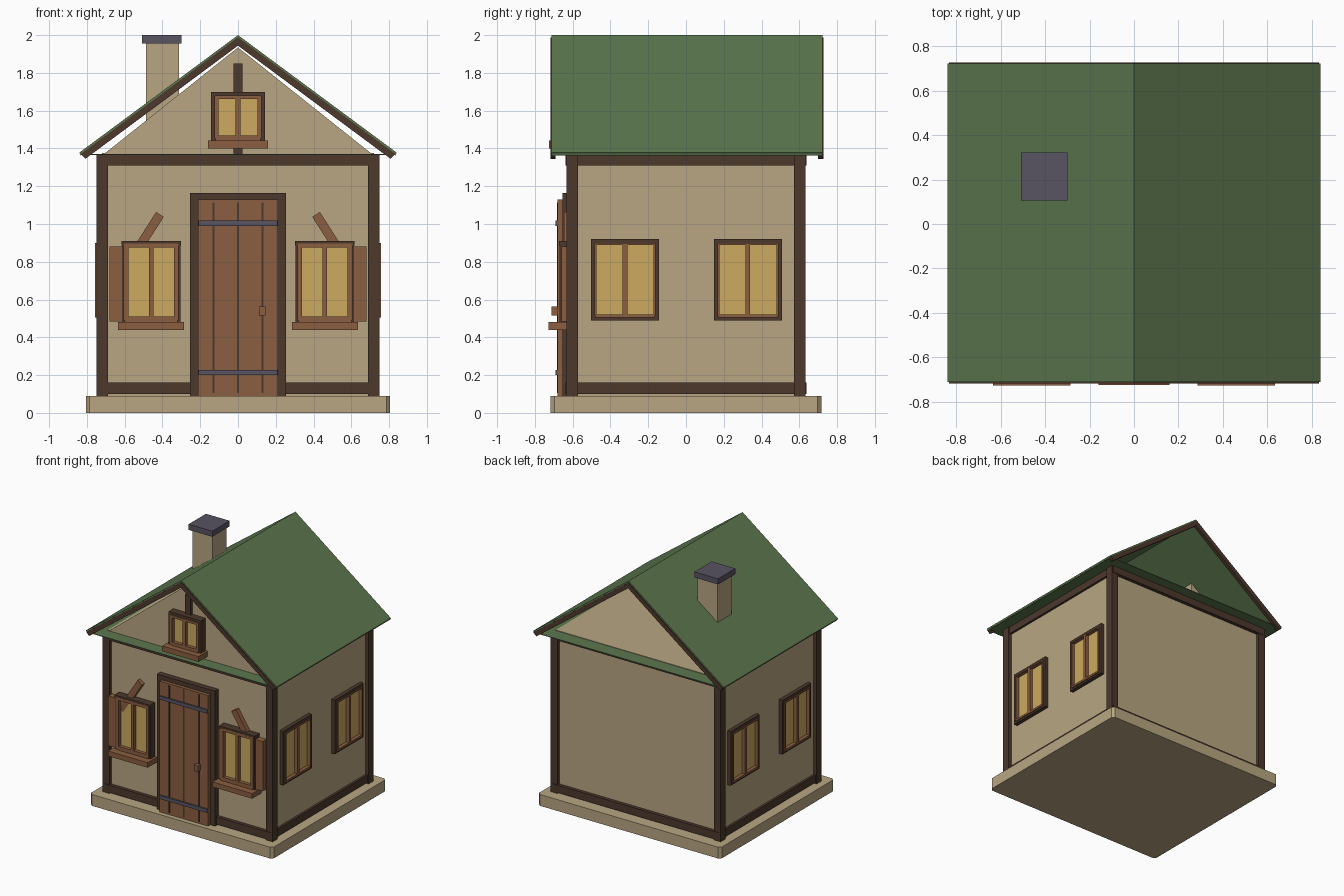
import bpy, bmesh, math
from mathutils import Matrix

if "Cube" in bpy.data.objects:
    bpy.data.objects.remove(bpy.data.objects["Cube"])


def lin(c):
    c /= 255
    return c / 12.92 if c <= 0.04045 else ((c + 0.055) / 1.055) ** 2.4


def material(name, r, g, b):
    m = bpy.data.materials.new(name)
    m.diffuse_color = (lin(r), lin(g), lin(b), 1)
    m.use_nodes = True
    m.node_tree.nodes["Principled BSDF"].inputs["Base Color"].default_value = m.diffuse_color
    return m


PLASTER = material("plaster", 184, 166, 130)
GREEN = material("roof green", 92, 119, 78)
DARK = material("dark timber", 76, 56, 44)
BROWN = material("brown wood", 138, 94, 64)
GLASS = material("yellow glass", 204, 170, 96)
SLATE = material("slate", 88, 83, 98)


def finish(name, bm, mat):
    bmesh.ops.recalc_face_normals(bm, faces=bm.faces)
    me = bpy.data.meshes.new(name)
    bm.to_mesh(me)
    bm.free()
    me.materials.append(mat)
    ob = bpy.data.objects.new(name, me)
    bpy.context.collection.objects.link(ob)
    return ob


def box(name, mat, x0, x1, y0, y1, z0, z1, bevel=0, turn=None):
    bm = bmesh.new()
    bmesh.ops.create_cube(bm, size=1)
    bm.transform(Matrix.Diagonal((abs(x1 - x0), y1 - y0, z1 - z0, 1)))
    if bevel:  # vertical corners only
        es = [e for e in bm.edges if abs(e.verts[0].co.z - e.verts[1].co.z) > 1e-4]
        bmesh.ops.bevel(bm, geom=es, offset=bevel, segments=1, affect='EDGES')
    if turn:
        bm.transform(Matrix.Rotation(turn, 4, 'Y'))
    bm.transform(Matrix.Translation(((x0 + x1) / 2, (y0 + y1) / 2, (z0 + z1) / 2)))
    return finish(name, bm, mat)


def prism(name, mat, profile, y0, y1):
    """Extrude an x-z profile along y."""
    bm = bmesh.new()
    f = bm.faces.new([bm.verts.new((x, y0, z)) for x, z in profile])
    r = bmesh.ops.extrude_face_region(bm, geom=[f])
    vs = [v for v in r["geom"] if isinstance(v, bmesh.types.BMVert)]
    bmesh.ops.translate(bm, verts=vs, vec=(0, y1 - y0, 0))
    return finish(name, bm, mat)


# Plinth, walls and front gable (the back gable is open)
box("plinth", PLASTER, -.805, .805, -.717, .717, 0, .09, bevel=.02)
box("walls", PLASTER, -.72, .72, -.61, .61, .085, 1.375)
prism("front_gable", PLASTER, [(-.71, 1.37), (.71, 1.37), (0, 1.935)], -.61, -.58)

# Timber frame
for sx in (-1, 1):
    for sy in (-1, 1):
        xs, ys = sorted((sx * .688, sx * .748)), sorted((sy * .572, sy * .633))
        box("corner_post", DARK, *xs, *ys, .09, 1.365)
for z0, z1 in ((.1, .16), (1.31, 1.368)):
    for s in (-1, 1):
        ys, xs = sorted((s * .59, s * .637)), sorted((s * .69, s * .738))
        box("cross_beam", DARK, -.735, .735, *ys, z0, z1)
        box("side_beam", DARK, *xs, -.62, .62, z0, z1)
box("gable_post", DARK, -.025, .025, -.63, -.60, 1.365, 1.85)

# Roof: two slopes, soffit plate, rake boards
for s in (-1, 1):
    prism("roof_slope", GREEN, [(0, 2), (s * .84, 1.378), (s * .832, 1.363), (0, 1.982)],
          -.712, .722)
    for y0, y1 in ((-.718, -.69), (.70, .728)):
        prism("rake_board", DARK, [(0, 1.988), (s * .833, 1.37), (s * .808, 1.345), (0, 1.944)],
              y0, y1)
box("roof_soffit", GREEN, -.835, .835, -.712, .722, 1.366, 1.371)

# Chimney
box("chimney", PLASTER, -.488, -.312, .125, .30, 1.37, 1.96)
box("chimney_cap", SLATE, -.508, -.30, .105, .322, 1.955, 2.0)

# Door
for s in (-1, 1):
    box("door_jamb", DARK, *sorted((s * .21, s * .255)), -.653, -.6, .09, 1.165)
box("door_lintel", DARK, -.255, .255, -.653, -.6, 1.125, 1.165)
box("door", BROWN, -.213, .213, -.68, -.6, .09, 1.13)
for x in (-.13, 0, .13):
    box("door_groove", DARK, x - .006, x + .006, -.683, -.676, .105, 1.115)
for z in (.2, .99):
    box("door_strap", SLATE, -.21, .21, -.692, -.67, z, z + .028)
box("door_handle", BROWN, .11, .146, -.712, -.67, .515, .563)


def place(ob, side):
    """Swing a front-built part onto the side wall: -1 left, 0 front, 1 right."""
    if side:
        ob.data.transform(Matrix.Translation((side * .11, 0, 0)) @ Matrix.Rotation(side * math.pi / 2, 4, 'Z'))


def window(name, cx, hw, z0, z1, rim, sash, depth, side=0):
    """Dark frame, brown sash with one mullion, glass."""
    x0, x1, y = cx - hw, cx + hw, -.61
    parts = []
    for a, b, c, d in ((x0, x0 + rim, z0, z1), (x1 - rim, x1, z0, z1),
                       (x0, x1, z1 - rim, z1), (x0, x1, z0, z0 + rim)):
        parts.append(box(name + "_frame", DARK, a, b, y - depth, y + .01, c, d))
    a, b, c, d = x0 + rim, x1 - rim, z0 + rim, z1 - rim
    e = depth + .008
    for p, q, r, t in ((a - .005, a + sash, c, d), (b - sash, b + .005, c, d),
                       (a, b, c - .01, c + sash), (a, b, d - sash, d + .003),
                       (cx - .012, cx + .012, c, d)):
        parts.append(box(name + "_sash", BROWN, p, q, y - e, y + .005, r, t))
    parts.append(box(name + "_glass", GLASS, a, b, y - depth + .02, y, c, d))
    for p in parts:
        place(p, side)


# Front windows with sill, shutter board and slanted brace
for s in (-1, 1):
    window("front_window", s * .46, .155, .475, .91, .015, .02, .055)
    box("front_lintel", DARK, s * .46 - .157, s * .46 + .157, -.672, -.6, .885, .91)
    box("front_sill", BROWN, s * .46 - .175, s * .46 + .175, -.728, -.6, .44, .48)
    box("shutter_board", BROWN, *sorted((s * .605, s * .68)), -.66, -.6, .485, .88)
    box("slanted_brace", BROWN, s * .497 - .024, s * .497 + .024, -.645, -.6, .765, 1.075,
        turn=-s * .57)

# Gable window
window("gable_window", 0, .142, 1.43, 1.70, .022, .016, .06)
box("gable_sill", BROWN, -.16, .16, -.725, -.6, 1.40, 1.442)

# Side windows
for side in (-1, 1):
    for y in (-.323, .328):
        window("side_window", side * y, .18, .49, .92, .024, .006, .03, side)
